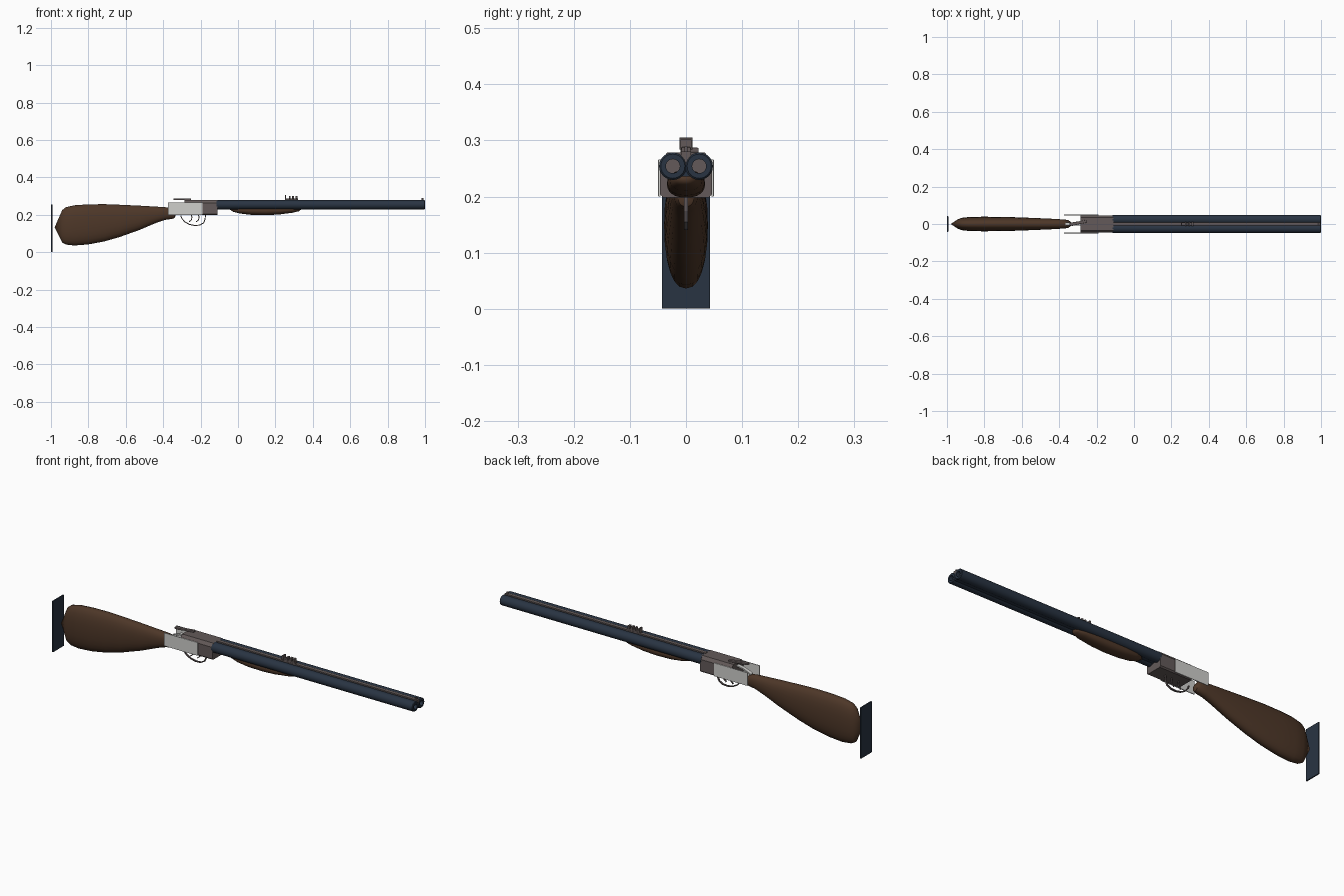
import bpy, bmesh, math
from mathutils import Vector

cube = bpy.data.objects.get("Cube")
if cube:
    bpy.data.objects.remove(cube, do_unlink=True)


def material(name, rgb):
    m = bpy.data.materials.new(name)
    m.use_nodes = True
    m.diffuse_color = (*rgb, 1)
    m.node_tree.nodes["Principled BSDF"].inputs["Base Color"].default_value = (*rgb, 1)
    return m


WOOD = material("walnut brown", (0.075, 0.038, 0.021))
BLUED = material("blued steel", (0.022, 0.034, 0.055))
STEEL = material("warm grey steel", (0.125, 0.102, 0.1))
SILVER = material("polished silver", (0.62, 0.62, 0.6))


def finish(name, bm, mat, smooth=False, bevel=0):
    bmesh.ops.recalc_face_normals(bm, faces=bm.faces)
    mesh = bpy.data.meshes.new(name)
    bm.to_mesh(mesh)
    bm.free()
    mesh.materials.append(mat)
    ob = bpy.data.objects.new(name, mesh)
    bpy.context.collection.objects.link(ob)
    if bevel:
        mod = ob.modifiers.new("Bevel", "BEVEL")
        mod.width, mod.segments = bevel, 2
    if smooth:
        bpy.ops.object.select_all(action="DESELECT")
        ob.select_set(True)
        bpy.context.view_layer.objects.active = ob
        bpy.ops.object.shade_smooth_by_angle(angle=math.radians(40))
    return ob


def prism(name, points, direction, mat, bevel=0):
    """Extrude a flat outline along a direction."""
    bm = bmesh.new()
    face = bm.faces.new([bm.verts.new(p) for p in points])
    new = bmesh.ops.extrude_face_region(bm, geom=[face])["geom"]
    bmesh.ops.translate(bm, vec=Vector(direction),
                        verts=[v for v in new if isinstance(v, bmesh.types.BMVert)])
    return finish(name, bm, mat, bevel=bevel)


def box(name, x, y, z, mat, bevel=0):
    pts = [(x[0], y[0], z[0]), (x[0], y[1], z[0]), (x[0], y[1], z[1]), (x[0], y[0], z[1])]
    return prism(name, pts, (x[1] - x[0], 0, 0), mat, bevel)


def bridge(bm, rings, closed=False):
    n = len(rings[0])
    pairs = list(zip(rings, rings[1:])) + ([(rings[-1], rings[0])] if closed else [])
    for a, b in pairs:
        for i in range(n):
            j = (i + 1) % n
            bm.faces.new((a[i], a[j], b[j], b[i]))


def loft(name, sections, tips, mat, sides=24, power=0.88):
    """Oval sections (x, top, bottom, half width) closed to a tip at each end."""
    bm = bmesh.new()
    rings = []
    for x, top, bottom, w in sections:
        ring = []
        for i in range(sides):
            a = math.tau * i / sides
            c, s = math.cos(a), math.sin(a)
            y = w * math.copysign(abs(c) ** power, c)
            z = (top + bottom) / 2 + (top - bottom) / 2 * math.copysign(abs(s) ** power, s)
            ring.append(bm.verts.new((x, y, z)))
        rings.append(ring)
    bridge(bm, rings)
    for ring, (x, z) in zip((rings[0], rings[-1]), tips):
        tip = bm.verts.new((x, 0, z))
        for i in range(sides):
            bm.faces.new((ring[i], ring[(i + 1) % sides], tip))
    return finish(name, bm, mat, smooth=True)


def tube(name, x0, x1, y, z, outer, inner, mat, sides=24):
    bm = bmesh.new()
    rings = []
    for x, r in ((x0, outer), (x1 - 0.003, outer), (x1, outer - 0.003), (x1, inner), (x0, inner)):
        rings.append([bm.verts.new((x, y + r * math.cos(math.tau * i / sides),
                                    z + r * math.sin(math.tau * i / sides)))
                      for i in range(sides)])
    bridge(bm, rings, closed=True)
    return finish(name, bm, mat, smooth=True)


def strap(name, path, half_width, thickness, mat):
    """Flat band that follows a path of (x, z) points."""
    bm = bmesh.new()
    pts = [Vector((x, 0, z)) for x, z in path]
    rings = []
    for i, p in enumerate(pts):
        t = (pts[min(i + 1, len(pts) - 1)] - pts[max(i - 1, 0)]).normalized()
        n = Vector((-t.z, 0, t.x)) * thickness / 2
        w = Vector((0, half_width, 0))
        rings.append([bm.verts.new(q) for q in (p + n + w, p + n - w, p - n - w, p - n + w)])
    bridge(bm, rings)
    bm.faces.new(rings[0])
    bm.faces.new(rings[-1])
    return finish(name, bm, mat)


# Wooden stock and butt plate
loft("stock", [(-0.94, 0.225, 0.052, 0.026), (-0.92, 0.241, 0.041, 0.033),
               (-0.874, 0.251, 0.036, 0.038), (-0.8, 0.256, 0.042, 0.039),
               (-0.714, 0.257, 0.058, 0.038), (-0.634, 0.254, 0.081, 0.036),
               (-0.527, 0.249, 0.119, 0.032), (-0.44, 0.244, 0.156, 0.028),
               (-0.39, 0.241, 0.173, 0.025), (-0.355, 0.235, 0.178, 0.022),
               (-0.34, 0.215, 0.182, 0.014)],
     [(-0.98, 0.134), (-0.334, 0.195)], WOOD)
box("butt_plate", (-1.0, -0.993), (-0.043, 0.043), (0, 0.256), BLUED, 0.002)

# Twin barrels with ribs
for side, label in ((-1, "right"), (1, "left")):
    tube(label + "_barrel", -0.115, 1.0, side * 0.0235, 0.254, 0.0245, 0.0125, BLUED)
box("top_rib", (-0.115, 0.998), (-0.009, 0.009), (0.256, 0.28), STEEL)
box("lower_rib", (-0.115, 0.995), (-0.009, 0.009), (0.236, 0.25), BLUED)

# Wooden fore end
loft("fore_end", [(-0.025, 0.24, 0.216, 0.02), (0.01, 0.245, 0.207, 0.029),
                  (0.07, 0.247, 0.2, 0.033), (0.15, 0.247, 0.198, 0.034),
                  (0.22, 0.246, 0.202, 0.033), (0.29, 0.244, 0.211, 0.028),
                  (0.325, 0.241, 0.219, 0.02)],
     [(-0.045, 0.229), (0.342, 0.231)], WOOD)

# Receiver block with chamfered shoulders
half = [(0.04, 0.198), (0.046, 0.204), (0.046, 0.262), (0.034, 0.278)]
outline = half + [(-y, z) for y, z in reversed(half)]
prism("receiver", [(-0.286, y, z) for y, z in outline], (0.176, 0, 0), STEEL)

# Silver side plates
for side, label in ((-1, "right"), (1, "left")):
    box(label + "_side_plate", (-0.375, -0.19), sorted((side * 0.0455, side * 0.0495)),
        (0.2, 0.266), SILVER, 0.001)

# Tang and swung top lever
strap("tang", [(-0.28, 0.262), (-0.32, 0.256), (-0.365, 0.238)], 0.009, 0.006, SILVER)
prism("top_lever", [(-0.25, 0.008, 0.278), (-0.25, 0.023, 0.278), (-0.29, 0.015, 0.278),
                    (-0.335, 0.008, 0.278), (-0.346, 0.004, 0.278), (-0.346, -0.008, 0.278),
                    (-0.328, -0.01, 0.278), (-0.29, 0)+ (0.278,)], (0, 0, 0.009), STEEL, 0.002)

# Trigger guard and two triggers
strap("trigger_guard", [(-0.306, 0.196), (-0.3, 0.18), (-0.284, 0.162), (-0.26, 0.149),
                        (-0.232, 0.143), (-0.205, 0.145), (-0.185, 0.156),
                        (-0.176, 0.175), (-0.174, 0.2)], 0.004, 0.005, STEEL)
for x, label in ((-0.25, "rear"), (-0.212, "front")):
    strap(label + "_trigger", [(x, 0.202), (x + 0.004, 0.186), (x, 0.172), (x - 0.012, 0.162)],
          0.003, 0.005, STEEL)

# Rear leaf sight and front bead
box("sight_base", (0.25, 0.322), (-0.008, 0.008), (0.278, 0.288), STEEL, 0.001)
box("sight_leaf", (0.25, 0.257), (-0.012, 0.012), (0.284, 0.305), STEEL, 0.001)
for i in range(3):
    x = 0.272 + i * 0.018
    box(f"sight_step_{i + 1}", (x, x + 0.01), (-0.01, 0.01), (0.286, 0.302), STEEL, 0.001)
box("front_bead", (0.982, 0.992), (-0.003, 0.003), (0.278, 0.289), STEEL, 0.001)
